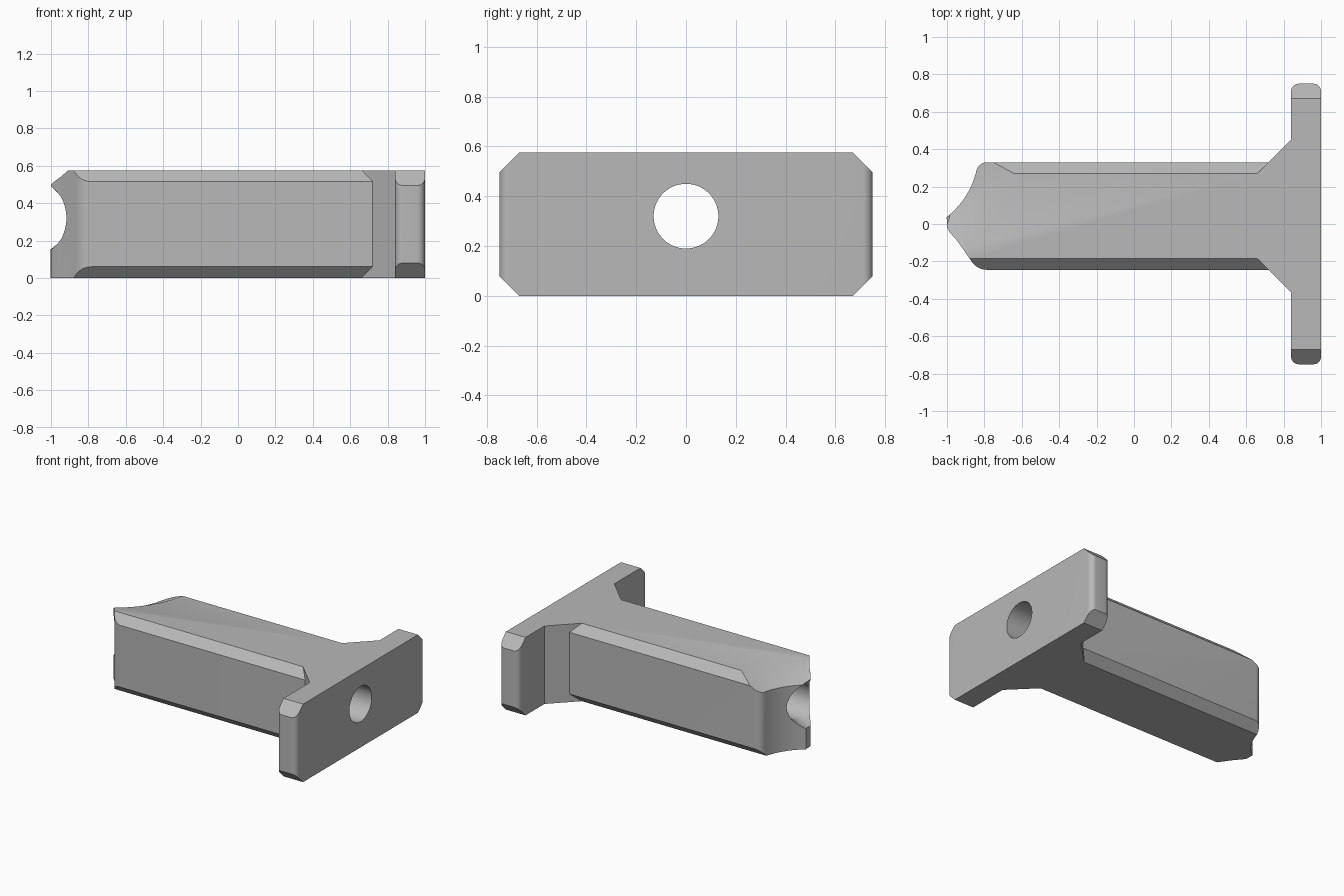
import bpy, bmesh, math
from mathutils import Matrix, Vector

if "Cube" in bpy.data.objects:
    bpy.data.objects.remove(bpy.data.objects["Cube"])

H = 0.575           # overall height
HOLE_Z = 0.32
SWEEP = Vector((-1.28, 0.39))   # axis of the curved nose

grey = bpy.data.materials.new("plain grey")
grey.use_nodes = True
colour = (0.48, 0.48, 0.48, 1)
grey.diffuse_color = colour
grey.node_tree.nodes["Principled BSDF"].inputs["Base Color"].default_value = colour


def finish(bm, name):
    bmesh.ops.recalc_face_normals(bm, faces=bm.faces)
    mesh = bpy.data.meshes.new(name)
    bm.to_mesh(mesh)
    bm.free()
    mesh.materials.append(grey)
    obj = bpy.data.objects.new(name, mesh)
    bpy.context.collection.objects.link(obj)
    return obj


def prism(name, points, direction):
    bm = bmesh.new()
    face = bm.faces.new([bm.verts.new(p) for p in points])
    new = bmesh.ops.extrude_face_region(bm, geom=[face])["geom"]
    bmesh.ops.translate(bm, vec=direction,
                        verts=[v for v in new if isinstance(v, bmesh.types.BMVert)])
    return finish(bm, name)


def plan(name, outline, low=0, high=H):
    return prism(name, [(x, y, low) for x, y in outline], (0, 0, high - low))


def bar(name, y0, y1, c, x0, x1):
    """Bar along x with all four long edges chamfered by c."""
    ring = [(y0 + c, 0), (y1 - c, 0), (y1, c), (y1, H - c),
            (y1 - c, H), (y0 + c, H), (y0, H - c), (y0, c)]
    return prism(name, [(x0, y, z) for y, z in ring], (x1 - x0, 0, 0))


def cone(name, r1, r2, depth, matrix):
    bm = bmesh.new()
    bmesh.ops.create_cone(bm, cap_ends=True, segments=96, radius1=r1,
                          radius2=r2, depth=depth, matrix=matrix)
    return finish(bm, name)


def combine(obj, tool, operation):
    mod = obj.modifiers.new("cut", "BOOLEAN")
    mod.operation, mod.object, mod.solver = operation, tool, "EXACT"
    bpy.context.view_layer.objects.active = obj
    bpy.ops.object.modifier_apply(modifier=mod.name)
    bpy.data.objects.remove(tool)


def arc(cx, cy, r, a0, a1, n):
    return [(cx + r * math.cos(math.radians(a0 + (a1 - a0) * i / n)),
             cy + r * math.sin(math.radians(a0 + (a1 - a0) * i / n)))
            for i in range(n + 1)]


# Body with a concave nose swept to an off-centre tip
body = bar("body", -0.245, 0.33, 0.06, -1.1, 0.75)
nose = arc(SWEEP.x, SWEEP.y, 0.45, -52, -14, 20)
nose += arc(-0.785, 0.27, 0.06, 170, 90, 8)
nose += [(0.8, 0.4), (0.8, -0.4), (-0.785, -0.4)]
nose += arc(-0.785, -0.145, 0.1, 270, 217, 8)
nose += [(-0.945, -0.09), (-0.985, -0.045), (-1, -0.02), (-1, 0.02)]
combine(body, plan("nose_outline", nose, -0.1, H + 0.1), "INTERSECT")

# Sloping conical bevel over the nose
bevel = cone("nose_bevel", 0.35, 0.75, 0.2,
             Matrix.Translation((SWEEP.x, SWEEP.y, H - 0.05)))
combine(body, bevel, "DIFFERENCE")

# End plate with rounded corners and sloping gussets
r = 0.04
flange = [(0.66, 0.27), (0.66, -0.185), (0.84, -0.365)]
flange += arc(0.84 + r, -0.75 + r, r, 180, 270, 8)
flange += arc(1 - r, -0.75 + r, r, 270, 360, 8)
flange += arc(1 - r, 0.75 - r, r, 0, 90, 8)
flange += arc(0.84 + r, 0.75 - r, r, 90, 180, 8)
flange += [(0.84, 0.45)]
plate = plan("end_plate", flange)
combine(plate, bar("plate_chamfer", -0.75, 0.75, 0.08, 0.5, 1.1), "INTERSECT")
combine(body, plate, "UNION")

# Lengthwise bore, flared at the nose
along_x = Matrix.Rotation(math.pi / 2, 4, "Y")
combine(body, cone("bore", 0.13, 0.13, 3,
                   Matrix.Translation((0, 0, HOLE_Z)) @ along_x), "DIFFERENCE")
combine(body, cone("flare", 0.18, 0.13, 0.1,
                   Matrix.Translation((-0.97, 0, HOLE_Z)) @ along_x), "DIFFERENCE")

# Smooth curved walls, crisp edges
body.name = "bracket_body"
bpy.ops.object.select_all(action="DESELECT")
body.select_set(True)
bpy.context.view_layer.objects.active = body
bpy.ops.object.shade_smooth_by_angle(angle=math.radians(28))
